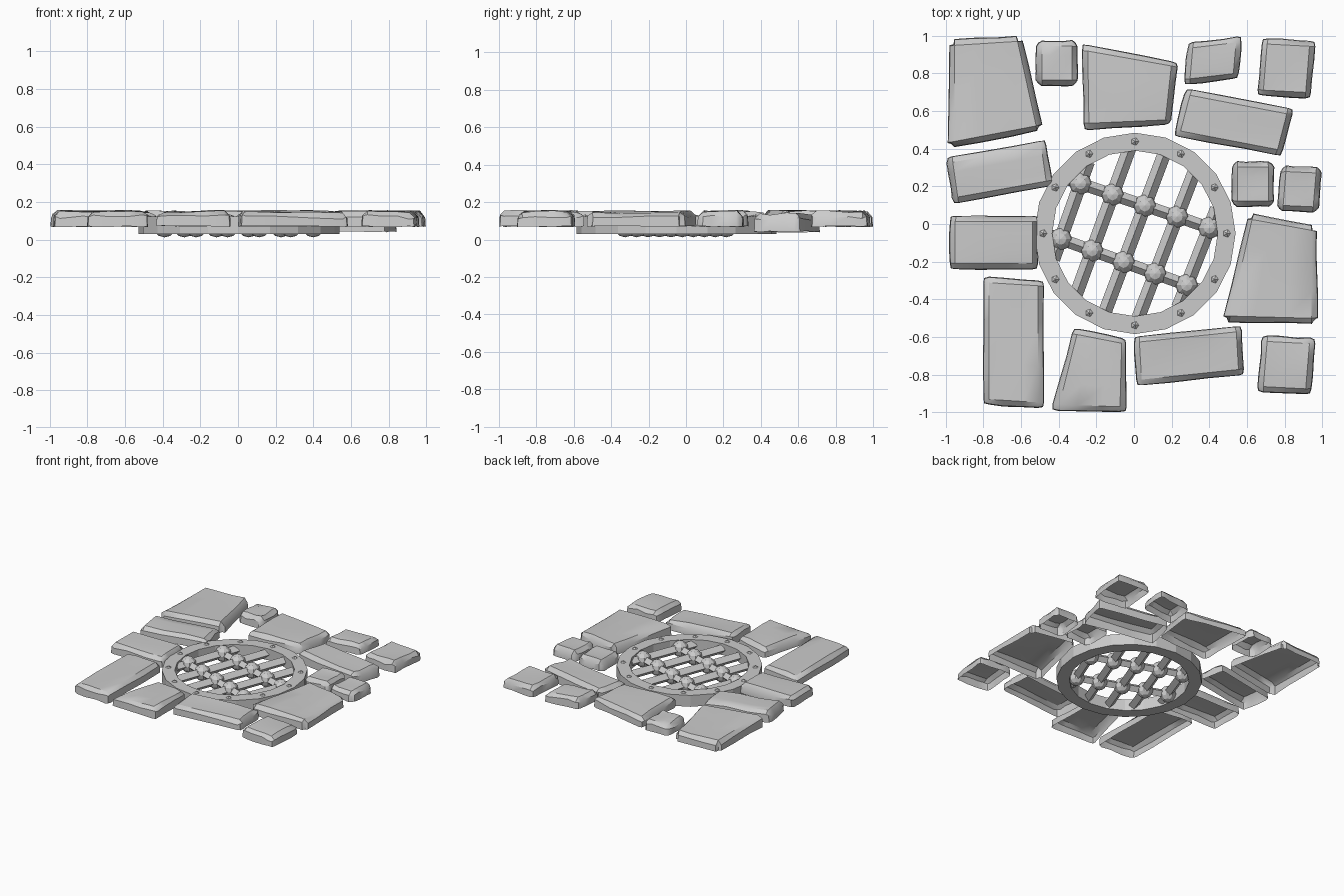
import bpy, bmesh, math, random
from mathutils import Vector

if "Cube" in bpy.data.objects:
    bpy.data.objects.remove(bpy.data.objects["Cube"])

random.seed(4)
CENTRE = Vector((0.005, -0.05, 0))   # grate centre
R_OUT, R_IN = 0.535, 0.44


def finish(name, bm, smooth=None):
    me = bpy.data.meshes.new(name)
    bmesh.ops.recalc_face_normals(bm, faces=bm.faces)
    bm.to_mesh(me)
    bm.free()
    ob = bpy.data.objects.new(name, me)
    bpy.context.collection.objects.link(ob)
    if smooth:
        bpy.ops.object.select_all(action='DESELECT')
        ob.select_set(True)
        bpy.context.view_layer.objects.active = ob
        bpy.ops.object.shade_smooth_by_angle(angle=math.radians(smooth))


# Paving stone: skewed block with worn top, chamfered rim and open underside
def stone(name, cx, cy, w, h, slope=0, lean=0, grow=0, fan=0, base=.07, top=.15):
    corner = .035 if w * h > .22 else .02 if w < .24 else .012
    tilt = Vector((random.uniform(-.02, .02), random.uniform(-.02, .02)))
    mid = Vector((cx, cy))

    def cuts(length):
        e = .03 / length
        return [-.5, e - .5, -.17, .17, .5 - e, .5]

    bm = bmesh.new()
    g = []
    for v in cuts(h):
        row = []
        for u in cuts(w):
            d = Vector((u * (w + grow * v) + lean * v, v * (h + fan * u) + slope * u))
            edges = (abs(u) == .5) + (abs(v) == .5)
            z = top + tilt.dot(d) + random.uniform(-.006, .006)
            if edges:
                z -= random.uniform(.022, .034)
                d -= d.normalized() * (corner if edges == 2 else random.uniform(0, .007))
            row.append(bm.verts.new((*(mid + d), z)))
        g.append(row)
    for a, b in zip(g, g[1:]):
        for i in range(5):
            bm.faces.new((a[i], a[i + 1], b[i + 1], b[i]))
    # skirt down to the open base
    rim = [e for e in bm.edges if e.is_boundary]
    skirt = bmesh.ops.extrude_edge_only(bm, edges=rim)["geom"]
    for v in skirt:
        if isinstance(v, bmesh.types.BMVert):
            d = v.co.xy - mid
            v.co = (*(mid + d + d.normalized() * .004), base + random.uniform(-.004, .004))
    finish(name, bm, 35)


# centre x, centre y, width, depth, slope, lean (then taper of width and depth)
STONES = [
    (-.762, .72, .445, .54, .06, -.055, -.13, -.08),
    (-.41, .855, .22, .24),
    (-.03, .712, .485, .395, -.035, .015, .05, -.13),
    (.42, .868, .29, .225, .035, .02),
    (.81, .828, .285, .305, -.015, .025),
    (-.715, .278, .53, .245, .095, -.035),
    (-.745, -.098, .47, .285),
    (-.64, -.63, .32, .68, -.02),
    (-.21, -.788, .34, .415, -.035, .06, -.12, -.05),
    (.292, -.70, .575, .26, .06, -.015),
    (.81, -.75, .285, .30, -.015, .025),
    (.757, -.25, .435, .55, -.04, .065, -.15, -.06),
    (.632, .212, .225, .24),
    (.88, .185, .22, .24, -.01, .02),
]
for i, shape in enumerate(STONES):
    stone("paving_stone_%02d" % (i + 1), *shape)
stone("sunken_paving_stone", .53, .54, .575, .25, -.11, .065, base=.042, top=.135)

# Grate ring: rectangular section spun into 20 sides
bm = bmesh.new()
sec = [bm.verts.new(CENTRE + Vector((0, r, z)))
       for r, z in ((R_OUT, .03), (R_OUT, .122), (R_IN, .122), (R_IN, .03))]
edges = [bm.edges.new((sec[i], sec[i - 1])) for i in range(4)]
bmesh.ops.spin(bm, geom=sec + edges, cent=CENTRE, axis=(0, 0, 1),
               angle=2 * math.pi, steps=20, use_merge=False)
bmesh.ops.remove_doubles(bm, verts=bm.verts, dist=.001)
finish("grate_ring", bm)

# Small rivets on the ring
bm = bmesh.new()
for k in range(12):
    a = math.pi * k / 6
    pos = CENTRE + Vector((.488 * math.cos(a), .488 * math.sin(a), .105))
    res = bmesh.ops.create_icosphere(bm, subdivisions=1, radius=.03)
    bmesh.ops.translate(bm, verts=res["verts"], vec=pos)
finish("ring_rivets", bm)


# Diamond-section bar along the line through p and q, trimmed at the ring
def bar(bm, p, q, r):
    d = (q - p).normalized()
    o = p - CENTRE
    b = o.dot(d)
    half = math.sqrt(b * b - o.length_squared + .455 ** 2)
    side, up = Vector((-d.y, d.x, 0)) * r, Vector((0, 0, r))
    ends = []
    for t in (-b - half, -b + half):
        e = p + d * t + Vector((0, 0, .075))
        ends.append([bm.verts.new(e + w) for w in (side, up, -side, -up)])
    for s in range(4):
        bm.faces.new((ends[0][s - 1], ends[0][s], ends[1][s], ends[1][s - 1]))
    for end in ends:
        bm.faces.new(end)


# Two rows of five crossings
def row(start, end):
    a, b = Vector((*start, 0)), Vector((*end, 0))
    return [a.lerp(b, k / 4) for k in range(5)]


upper = row((-.285, .215), (.40, -.02))
lower = row((-.39, -.08), (.28, -.325))

bm = bmesh.new()
for p, q in zip(lower, upper):
    bar(bm, p, q, .036)
for r in (upper, lower):
    bar(bm, r[0], r[-1], .032)
finish("grate_bars", bm)

# Faceted knobs at the bar crossings
bm = bmesh.new()
for p in upper + lower:
    res = bmesh.ops.create_uvsphere(bm, u_segments=8, v_segments=6, radius=.062)
    bmesh.ops.translate(bm, verts=res["verts"], vec=p + Vector((0, 0, .074)))
finish("grate_knobs", bm)
